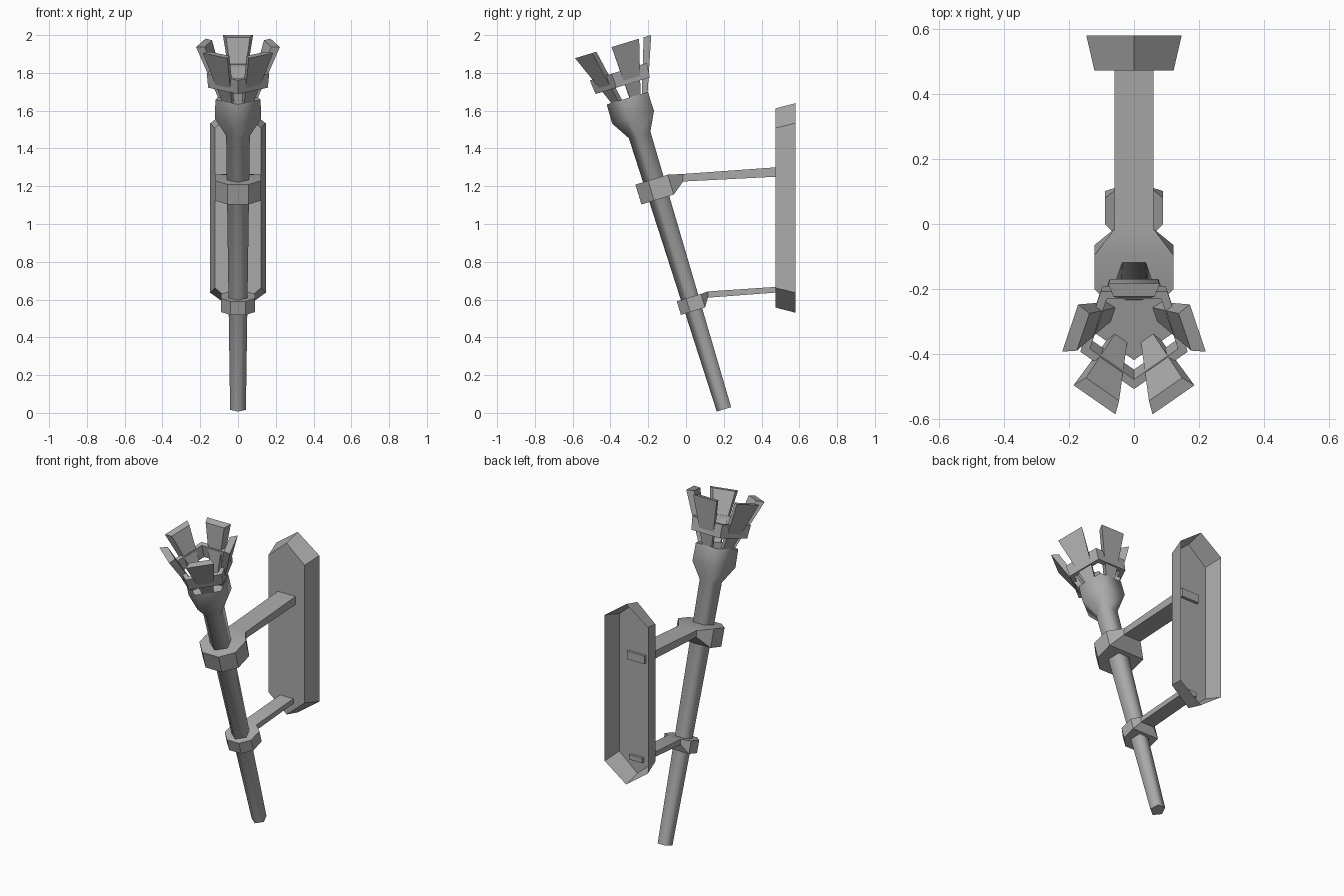
import bpy, bmesh
from math import sin, cos, pi, radians, atan2
from mathutils import Matrix, Vector

if "Cube" in bpy.data.objects:
    bpy.data.objects.remove(bpy.data.objects["Cube"])

grey = bpy.data.materials.new("iron grey")
grey.use_nodes = True
grey.diffuse_color = (0.4, 0.4, 0.4, 1)
grey.node_tree.nodes["Principled BSDF"].inputs["Base Color"].default_value = (0.4, 0.4, 0.4, 1)

# Torch frame: local z runs up the tilted axis, local -y is the front
TILT = Matrix.Translation((0, 0.205, 0.02)) @ Matrix.Rotation(radians(17), 4, 'X')


def loft(name, rings, matrix=Matrix(), caps=(True, True), loop=False, angle=30):
    """Skin a list of equal-length point rings into one object."""
    bm = bmesh.new()
    rows = [[bm.verts.new(matrix @ Vector(p)) for p in ring] for ring in rings]
    pairs = list(zip(rows, rows[1:])) + ([(rows[-1], rows[0])] if loop else [])
    n = len(rows[0])
    for a, b in pairs:
        for i in range(n):
            j = (i + 1) % n
            bm.faces.new((a[i], a[j], b[j], b[i]))
    if caps[0] and not loop:
        bm.faces.new(rows[0][::-1])
    if caps[1] and not loop:
        bm.faces.new(rows[-1])
    bmesh.ops.recalc_face_normals(bm, faces=bm.faces)
    mesh = bpy.data.meshes.new(name)
    bm.to_mesh(mesh)
    bm.free()
    mesh.materials.append(grey)
    obj = bpy.data.objects.new(name, mesh)
    bpy.context.collection.objects.link(obj)
    bpy.ops.object.select_all(action='DESELECT')
    obj.select_set(True)
    bpy.context.view_layer.objects.active = obj
    bpy.ops.object.shade_smooth_by_angle(angle=radians(angle))
    return obj


def pentagon(r, z):
    """Five-sided ring with one corner at the front."""
    return [(r * sin(k * 2 * pi / 5), -r * cos(k * 2 * pi / 5), z) for k in range(5)]


# Tapered shaft, flaring into the cup
loft("shaft_and_cup", [pentagon(r, z) for r, z in
     ((0.044, 0), (0.066, 1.52), (0.128, 1.62), (0.126, 1.725))], TILT, angle=75)

# Open band around the prongs
loft("crown_band", [pentagon(r, z) for r, z in
     ((0.166, 1.795), (0.174, 1.873), (0.143, 1.873), (0.135, 1.795))], TILT, loop=True)


# Five flared prongs, one on each flat of the pentagon
def prong_section(inner, outer, inner_half, outer_half, z):
    return [(-inner_half, -inner, z), (inner_half, -inner, z),
            (outer_half, -outer, z), (-outer_half, -outer, z)]


for k in range(5):
    turn = Matrix.Rotation(radians(36 + 72 * k), 4, 'Z')
    loft(f"prong_{k + 1}", [prong_section(0.065, 0.097, 0.022, 0.03, 1.715),
                            prong_section(0.165, 0.207, 0.063, 0.08, 2.008)], TILT @ turn)


# Clamp around the shaft, narrowing into an arm that reaches the plate
def bracket(name, half, front, back, low, high, arm_half, arm_start, arm_end):
    def section(x, y):
        return [TILT @ Vector(p) for p in ((-x, y, low), (x, y, low), (x, y, high), (-x, y, high))]

    def arm(y, z0, z1):
        return [(-arm_half, y, z0), (arm_half, y, z0), (arm_half, y, z1), (-arm_half, y, z1)]
    loft(name, [section(half * 0.45, front), section(half, front * 0.33), section(half, back),
                arm(*arm_start), arm(*arm_end)])


bracket("upper_bracket", 0.122, -0.105, 0.074, 1.165, 1.275, 0.06,
        (-0.015, 1.225, 1.265), (0.49, 1.251, 1.301))
bracket("lower_bracket", 0.09, -0.076, 0.058, 0.545, 0.62, 0.045,
        (0.116, 0.61, 0.643), (0.49, 0.638, 0.668))


# Wall plate: a pointed hollow shell, open at the back
def plate_outline(y, half, shoulder, peak):
    mid = 1.085
    return [(0, y, mid - peak), (half, y, mid - shoulder), (half, y, mid + shoulder),
            (0, y, mid + peak), (-half, y, mid + shoulder), (-half, y, mid - shoulder)]


loft("wall_plate", [plate_outline(0.473, 0.122, 0.423, 0.527),
                    plate_outline(0.581, 0.147, 0.449, 0.555)], caps=(True, False))
